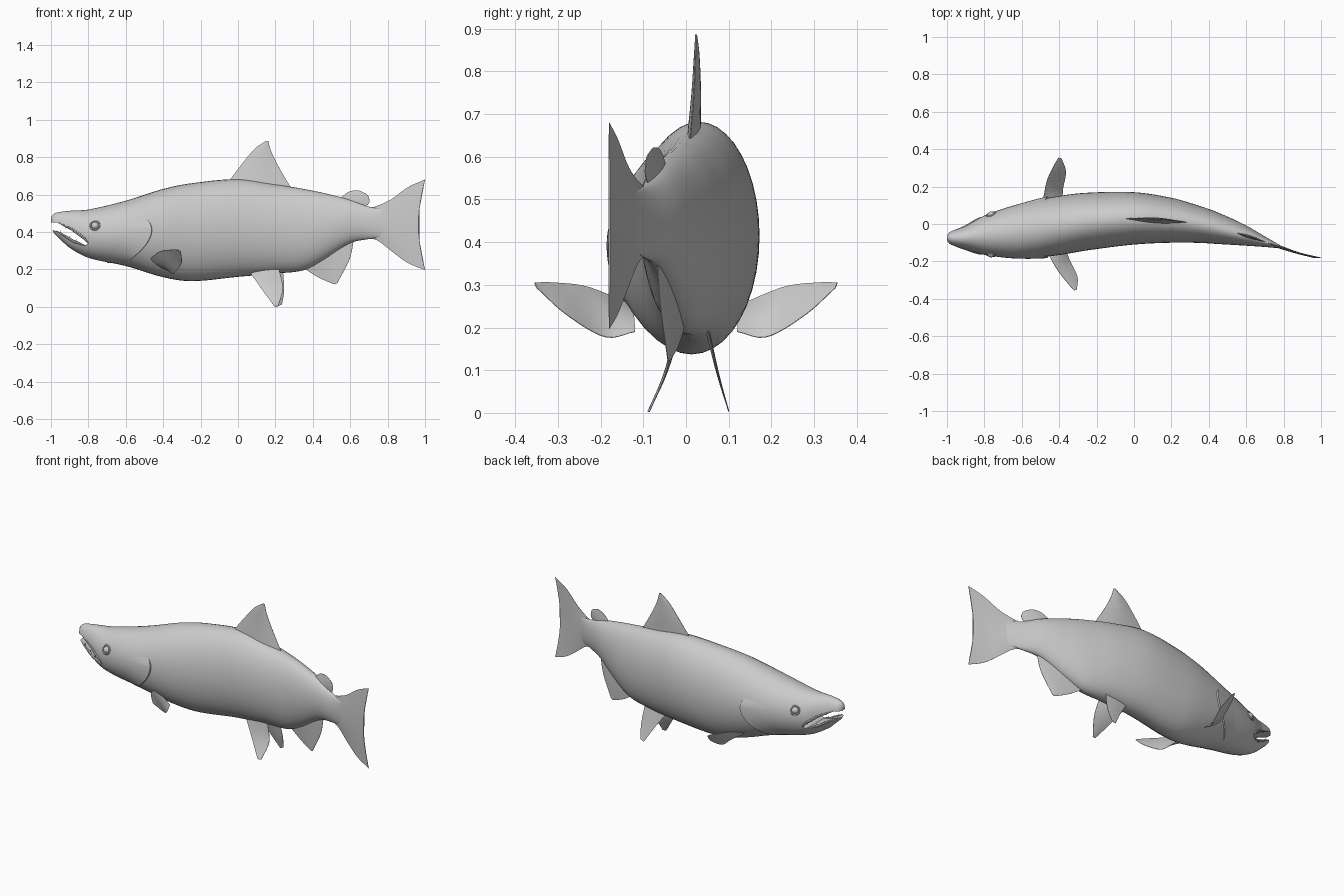
import bpy, bmesh, math
from mathutils import Vector

if "Cube" in bpy.data.objects:
    bpy.data.objects.remove(bpy.data.objects["Cube"], do_unlink=True)

grey = bpy.data.materials.new("fish grey")
grey.use_nodes = True
grey.diffuse_color = (0.6, 0.6, 0.6, 1)
grey.node_tree.nodes["Principled BSDF"].inputs["Base Color"].default_value = (0.6, 0.6, 0.6, 1)

# Body stations: x, spine y, half width, belly z, back z
STATIONS = [
    (-1.0, -.075, .012, .425, .48), (-.985, -.075, .032, .395, .497),
    (-.95, -.075, .046, .36, .507), (-.9, -.073, .062, .315, .513),
    (-.8, -.06, .105, .262, .52), (-.6, -.037, .148, .218, .567),
    (-.4, -.008, .158, .158, .63), (-.25, .013, .154, .137, .66),
    (0, .03, .14, .16, .682), (.2, .02, .12, .178, .655),
    (.35, -.002, .099, .195, .63), (.45, -.023, .084, .245, .61),
    (.6, -.062, .054, .34, .572), (.7, -.095, .028, .362, .535),
    (.8, -.128, .004, .375, .52)]
SPINE = [s[:2] for s in STATIONS] + [(.9, -.157), (1.0, -.18)]


def curve(keys, t):
    """Smooth interpolation of keys (t, values...) at t."""
    last = len(keys) - 1
    i = max(j for j in range(last) if j == 0 or keys[j][0] <= t)
    a, b = keys[i], keys[i + 1]
    p, q = keys[max(i - 1, 0)], keys[min(i + 2, last)]
    d = b[0] - a[0]
    s = min(max((t - a[0]) / d, 0), 1)
    out = []
    for k in range(1, len(a)):
        m = (b[k] - p[k]) / (b[0] - p[0]) * d
        n = (q[k] - a[k]) / (q[0] - a[0]) * d
        out.append((2*s**3 - 3*s*s + 1)*a[k] + (s**3 - 2*s*s + s)*m
                   + (3*s*s - 2*s**3)*b[k] + (s**3 - s*s)*n)
    return out


def finish(ob, name, angle=40):
    ob.name = name
    ob.data.materials.clear()
    ob.data.materials.append(grey)
    bpy.ops.object.select_all(action='DESELECT')
    ob.select_set(True)
    bpy.context.view_layer.objects.active = ob
    bpy.ops.object.shade_smooth_by_angle(angle=math.radians(angle))
    return ob


def loft(name, rings, closed=True, angle=40):
    """Skin a list of point rings and cap the ends."""
    bm = bmesh.new()
    vs = [[bm.verts.new(p) for p in r] for r in rings]
    n = len(vs[0])
    for a, b in zip(vs, vs[1:]):
        for j in range(n if closed else n - 1):
            k = (j + 1) % n
            bm.faces.new((a[j], a[k], b[k], b[j]))
    if closed:
        bm.faces.new(vs[0])
        bm.faces.new(vs[-1])
    bmesh.ops.recalc_face_normals(bm, faces=bm.faces)
    me = bpy.data.meshes.new(name)
    bm.to_mesh(me)
    bm.free()
    ob = bpy.data.objects.new(name, me)
    bpy.context.collection.objects.link(ob)
    return finish(ob, name, angle)


def skin(x, z, side, off=0.0):
    """Point on the flank at x, z, moved out by off."""
    y, w, lo, hi = curve(STATIONS, x)
    r = max(-1, min(1, (2*z - lo - hi) / (hi - lo)))
    return Vector((x, y + side * (w * math.sqrt(1 - r*r) + off), z))


# Body
rings = []
for i in range(101):
    x = -1 + 1.8 * (i / 100) ** 1.3
    y, w, lo, hi = curve(STATIONS, x)
    rings.append([(x, y + w * math.cos(a), (lo + hi) / 2 + (hi - lo) / 2 * math.sin(a))
                  for a in (math.tau * j / 40 for j in range(40))])
body = loft("body", rings)

# Open mouth cut through the snout
mouth = [(-1.1, .455), (-.96, .45), (-.88, .41), (-.82, .365), (-.8, .338),
         (-.82, .328), (-.88, .35), (-.97, .405), (-1.1, .425)]
cutter = loft("mouth_cutter", [[(x, s, z) for x, z in mouth] for s in (-.5, .5)])
cutter.hide_render = True
mod = body.modifiers.new("mouth", 'BOOLEAN')
mod.operation, mod.solver, mod.object = 'DIFFERENCE', 'EXACT', cutter
bpy.context.view_layer.objects.active = body
bpy.ops.object.modifier_apply(modifier="mouth")
bpy.data.objects.remove(cutter, do_unlink=True)
finish(body, "body")


def tube(name, pts, radius):
    rings = []
    for i, p in enumerate(pts):
        d = (pts[min(i + 1, len(pts) - 1)] - pts[max(i - 1, 0)]).normalized()
        u = d.cross(Vector((0, 1, 0))).normalized()
        v = d.cross(u)
        r = radius * (.35 + .65 * math.sin(math.pi * i / (len(pts) - 1)))
        rings.append([p + r * (u * math.cos(a) + v * math.sin(a))
                      for a in (math.tau * j / 8 for j in range(8))])
    return loft(name, rings)


# Paired head details
for side, tag in ((1, "left"), (-1, "right")):
    # Gill cover: a plate lifting off the flank toward its rear edge
    rows = []
    for j in range(25):
        t = j / 24
        z = .235 + .225 * t
        rear = -.45 - .15 * (1 - t) ** 2.2 - .03 * t ** 6
        lift = .008 * min(1, 6 * (1 - t), .3 + 4 * t)
        row = []
        for i in range(13):
            u = i / 12
            row.append(skin(-.7 + (rear + .7) * u, z, side, lift * u ** 2 - .002 * (1 - u)))
        row.append(skin(rear + .004, z, side, -.006))
        rows.append(row)
    loft(tag + "_gill_cover", rows, closed=False)

    # Eye and eyelid
    c = skin(-.765, .435, side)
    nrm = (skin(-.755, .435, side) - c).cross(skin(-.765, .445, side) - c).normalized()
    nrm = nrm if nrm.y * side > 0 else -nrm
    turn = nrm.to_track_quat('Z', 'Y').to_euler()
    bpy.ops.mesh.primitive_uv_sphere_add(segments=20, ring_count=12, radius=.021,
                                         location=c - nrm * .007, rotation=turn)
    finish(bpy.context.object, tag + "_eye")
    bpy.ops.mesh.primitive_torus_add(major_segments=24, minor_segments=8, major_radius=.024,
                                     minor_radius=.005, location=c, rotation=turn)
    finish(bpy.context.object, tag + "_eyelid")

    # Lips along both jaws
    for name, lip in (("upper", mouth[1:5]), ("lower", mouth[5:8])):
        pts = [Vector(a).lerp(Vector(b), k / 4) for a, b in zip(lip, lip[1:]) for k in range(4)]
        pts.append(Vector(lip[-1]))
        tube(tag + "_" + name + "_lip", [skin(p.x, p.y, side, -.002) for p in pts], .008)
        # Teeth
        sign = -1 if name == "upper" else 1
        for k in range(2, 8, 2):
            p = pts[k] if name == "upper" else pts[-k]
            at = skin(p.x, p.y, side, -.008) + Vector((0, 0, sign * .006))
            bpy.ops.mesh.primitive_cone_add(vertices=8, radius1=.005, depth=.02, location=at,
                                            rotation=(0 if sign > 0 else math.pi, 0, 0))
            finish(bpy.context.object, tag + "_" + name + "_tooth")


def fin(name, lead, trail, thick, fork=0.0):
    """Thin lens-shaped blade between a leading and a trailing edge."""
    def edge(pts, t):
        n = len(pts) - 1
        return Vector(curve([(i / n, *p) for i, p in enumerate(pts)], t))
    nrm = (Vector(lead[-1]) - Vector(lead[0])).cross(Vector(trail[0]) - Vector(lead[0])).normalized()
    rings = []
    for i in range(17):
        u = i / 16
        a, b = edge(lead, u), edge(trail, u)
        front, back = [], []
        for j in range(13):
            v = j / 12
            bulge = math.sin(math.pi * v)
            p = a.lerp(b, v) - Vector((fork * bulge * u * u, 0, 0))
            h = nrm * (thick * (1 - .9 * u) * bulge + .0008)
            front.append(p + h)
            back.append(p - h)
        rings.append(front + back[::-1])
    return loft(name, rings, angle=60)


def on_spine(pts):
    return [(x, curve(SPINE, x)[0], z) for x, z in pts]


# Fins on the centre line
fin("dorsal_fin", on_spine([(-.05, .67), (.02, .762), (.09, .845), (.15, .887)]),
    on_spine([(.29, .625), (.225, .735), (.18, .825), (.162, .885)]), .014)
fin("adipose_fin", on_spine([(.54, .575), (.59, .613), (.64, .622), (.68, .607)]),
    on_spine([(.66, .53), (.69, .542), (.703, .565), (.695, .595)]), .008)
fin("anal_fin", on_spine([(.33, .22), (.43, .157), (.515, .12)]),
    on_spine([(.62, .36), (.595, .25), (.53, .125)]), .01)
fin("tail_fin", on_spine([(.66, .525), (.73, .535), (.82, .575), (.91, .64), (1, .68)]),
    on_spine([(.66, .365), (.74, .357), (.83, .29), (.91, .233), (1, .197)]), .012, fork=.035)

# Pelvic fins
fin("right_pelvic_fin", [(.06, -.01, .19), (.13, -.05, .09), (.195, -.09, .003)],
    [(.22, -.03, .2), (.24, -.045, .1), (.215, -.085, .003)], .006)
fin("left_pelvic_fin", [(.09, .05, .19), (.16, .075, .09), (.212, .1, .003)],
    [(.24, .05, .2), (.247, .075, .09), (.235, .098, .012)], .004)

# Pectoral fins, the left one swept further forward
lead = [(-.47, -.13, .255), (-.42, -.23, .295), (-.36, -.31, .305), (-.32, -.355, .305)]
trail = [(-.37, -.12, .19), (-.345, -.19, .178), (-.303, -.28, .23), (-.305, -.35, .293)]
fin("right_pectoral_fin", lead, trail, .006)
mirror = lambda pts: [(x - .025 + .3 * (y + .16), -y, z) for x, y, z in pts]
fin("left_pectoral_fin", mirror(lead), mirror(trail), .006)
